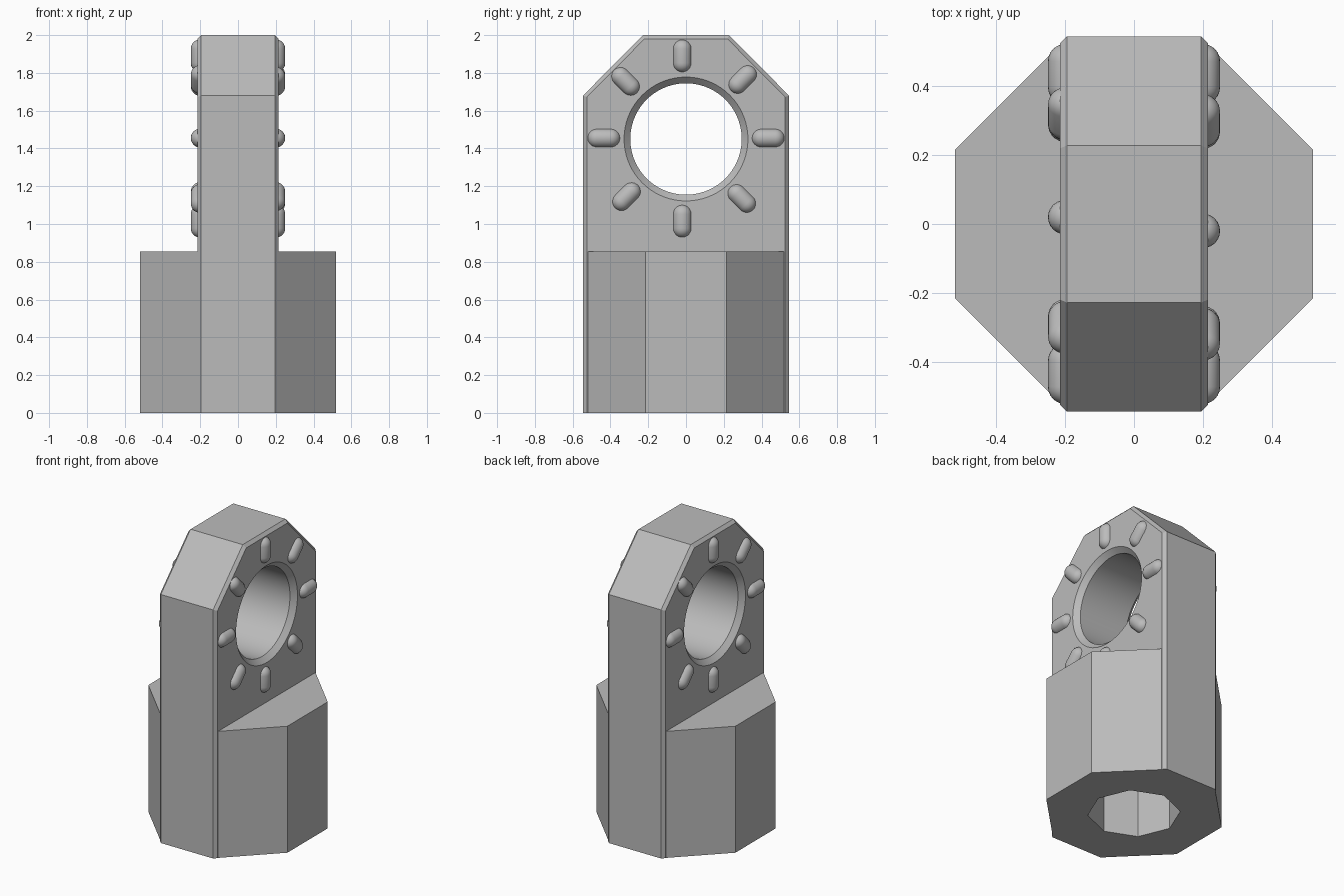
import bpy, bmesh, math
from mathutils import Matrix, Vector

cube = bpy.data.objects.get("Cube")
if cube:
    bpy.data.objects.remove(cube, do_unlink=True)

grey = bpy.data.materials.new("plain_grey")
grey.use_nodes = True
grey.diffuse_color = (0.5, 0.5, 0.5, 1)
grey.node_tree.nodes["Principled BSDF"].inputs["Base Color"].default_value = (0.5, 0.5, 0.5, 1)


def make_object(name, bm):
    bmesh.ops.recalc_face_normals(bm, faces=bm.faces)
    mesh = bpy.data.meshes.new(name)
    bm.to_mesh(mesh)
    bm.free()
    mesh.materials.append(grey)
    obj = bpy.data.objects.new(name, mesh)
    bpy.context.collection.objects.link(obj)
    return obj


def loft(rings):
    """Closed solid through rings of equal point count."""
    bm = bmesh.new()
    loops = [[bm.verts.new(p) for p in ring] for ring in rings]
    n = len(loops[0])
    for a, b in zip(loops, loops[1:]):
        for i in range(n):
            bm.faces.new((a[i], a[(i + 1) % n], b[(i + 1) % n], b[i]))
    bm.faces.new(loops[0])
    bm.faces.new(loops[-1])
    return bm


def select_only(obj):
    bpy.ops.object.select_all(action='DESELECT')
    obj.select_set(True)
    bpy.context.view_layer.objects.active = obj


def combine(obj, tool, operation):
    select_only(obj)
    mod = obj.modifiers.new(operation, 'BOOLEAN')
    mod.operation = operation
    mod.solver = 'EXACT'
    mod.object = tool
    bpy.ops.object.modifier_apply(modifier=mod.name)
    bpy.data.objects.remove(tool, do_unlink=True)


def ngon(radius, count, turn=0):
    return [(radius * math.cos(math.tau * i / count + turn),
             radius * math.sin(math.tau * i / count + turn)) for i in range(count)]


# Upright plate with clipped top corners and chamfered outline
half = 0.215
right_side = [(0.545, 0), (0.545, 1.68), (0.228, 2.0)]
outline = right_side + [(-y, z) for y, z in reversed(right_side)]
bm = loft([[(x, y, z) for y, z in outline] for x in (-half, half)])
rim = [e for e in bm.edges
       if e.verts[0].co.x * e.verts[1].co.x > 0 and max(v.co.z for v in e.verts) > 0.01]
bmesh.ops.bevel(bm, geom=rim, offset=0.02, offset_type='OFFSET', segments=1,
                affect='EDGES', clamp_overlap=True)
body = make_object("eye_plate_and_base", bm)

# Octagonal base joined to the plate
octagon = ngon(0.52 / math.cos(math.pi / 8), 8, math.pi / 8)
base = make_object("base", loft([[(x, y, z) for x, y in octagon] for z in (0, 0.855)]))
combine(body, base, 'UNION')

# Socket in the underside
socket = ngon(0.285, 8)
cutter = make_object("socket_cutter", loft([[(x, y, z) for x, y in socket] for z in (-0.1, 0.6)]))
combine(body, cutter, 'DIFFERENCE')

# Round eye with a flared rim on both sides
bore, flare, depth = 0.295, 0.328, 0.033
stations = [(half + 0.05, flare + 0.05), (half - depth, bore)]
stations += [(-x, r) for x, r in reversed(stations)]
cutter = make_object("eye_cutter", loft(
    [[(x, y, 1.45 + z) for y, z in ngon(r, 72)] for x, r in stations]))
combine(body, cutter, 'DIFFERENCE')
select_only(body)
bpy.ops.object.shade_smooth_by_angle(angle=math.radians(25))


# Rounded studs around the eye, the far side turned half round
def stud(name, y, z, tilt, side):
    bm = bmesh.new()
    bmesh.ops.create_uvsphere(bm, u_segments=24, v_segments=12, radius=0.05)
    top = [f for f in bm.faces if f.calc_center_median().z > 0]
    split = bmesh.ops.extrude_face_region(bm, geom=top)
    bmesh.ops.delete(bm, geom=top, context='FACES')
    moved = [v for v in split["geom"] if isinstance(v, bmesh.types.BMVert)]
    bmesh.ops.translate(bm, verts=moved, vec=(0, 0, 0.075))
    bmesh.ops.translate(bm, verts=bm.verts, vec=(0, 0, -0.0375))
    place = Matrix.Translation(Vector((0.2, y, z))) @ Matrix.Rotation(tilt, 4, 'X')
    if side < 0:
        place = Matrix.Rotation(math.pi, 4, 'Z') @ place
    bmesh.ops.transform(bm, matrix=place, verts=bm.verts)
    obj = make_object(name, bm)
    select_only(obj)
    bpy.ops.object.shade_smooth_by_angle(angle=math.radians(40))


centres = [(-0.02, 1.89), (0.3, 1.765), (0.435, 1.455), (0.295, 1.135),
           (-0.02, 1.015), (-0.315, 1.145), (-0.435, 1.455), (-0.32, 1.755)]
for side, label in ((1, "left"), (-1, "right")):
    for i, (y, z) in enumerate(centres):
        stud(f"{label}_stud_{i + 1}", y, z, -i * math.pi / 4, side)
